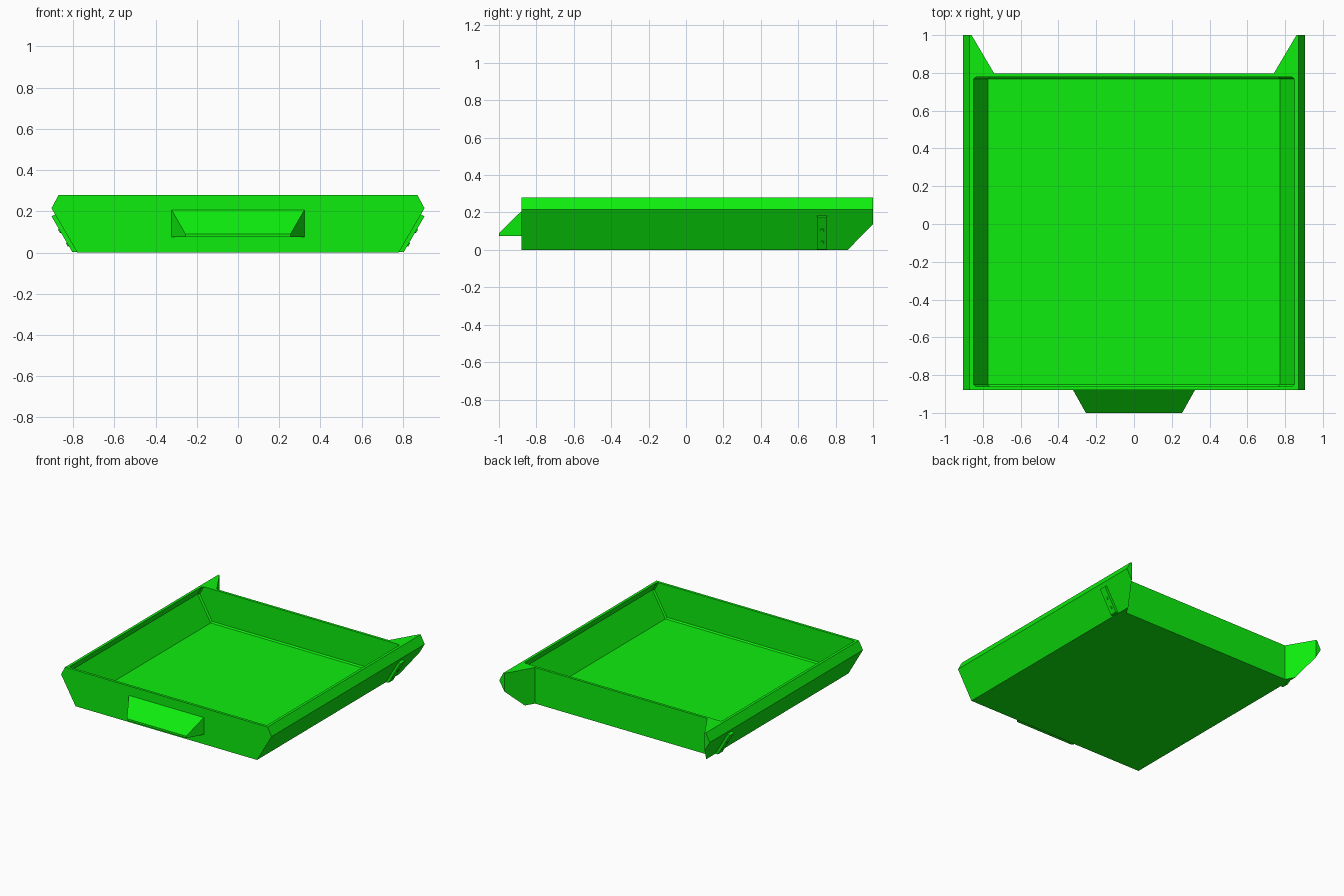
import bpy, bmesh, math
from mathutils import Vector, Matrix

if "Cube" in bpy.data.objects:
    bpy.data.objects.remove(bpy.data.objects["Cube"])

green = bpy.data.materials.new("green")
green.diffuse_color = (0.004, 0.85, 0.004, 1)
green.use_nodes = True
green.node_tree.nodes["Principled BSDF"].inputs["Base Color"].default_value = green.diffuse_color


def finish(name, bm):
    bmesh.ops.recalc_face_normals(bm, faces=bm.faces[:])
    me = bpy.data.meshes.new(name)
    bm.to_mesh(me)
    bm.free()
    ob = bpy.data.objects.new(name, me)
    me.materials.append(green)
    bpy.context.collection.objects.link(ob)
    return ob


PLANES = {"xz": lambda p, q, t: (p, t, q),
          "yz": lambda p, q, t: (t, p, q),
          "xy": lambda p, q, t: (p, q, t)}


def prism(name, plane, pts, a, b, end_bevel=0):
    """Extrude a profile drawn in a plane from a to b."""
    bm = bmesh.new()
    f = PLANES[plane]
    lo = [bm.verts.new(f(p, q, a)) for p, q in pts]
    hi = [bm.verts.new(f(p, q, b)) for p, q in pts]
    ends = [bm.faces.new(lo), bm.faces.new(hi)]
    for i in range(len(pts)):
        j = (i + 1) % len(pts)
        bm.faces.new((lo[i], lo[j], hi[j], hi[i]))
    bmesh.ops.recalc_face_normals(bm, faces=bm.faces[:])
    if end_bevel:
        edges = list({e for fc in ends for e in fc.edges})
        bmesh.ops.bevel(bm, geom=edges, offset=end_bevel, segments=1,
                        affect='EDGES')
    return finish(name, bm)


def cut(target, cutter):
    cutter.hide_render = True
    m = target.modifiers.new("cut", 'BOOLEAN')
    m.operation = 'DIFFERENCE'
    m.solver = 'EXACT'
    m.object = cutter
    bpy.context.view_layer.objects.active = target
    bpy.ops.object.modifier_apply(modifier=m.name)
    bpy.data.objects.remove(cutter)


def both(half):
    return half + [(-x, z) for x, z in reversed(half)]


# Tray body: flared profile with inward-leaning rim
tray = prism("tray", "xz", both([(0.78, 0), (0.905, 0.215), (0.87, 0.28)]),
             -0.88, 1.0)

# Hollow interior, following the outer profile
cut(tray, prism("cavity", "xz",
                both([(0.772, 0.02), (0.884, 0.215), (0.838, 0.30)]),
                -0.86, 0.777, 0.01))

# Rear notch that leaves the two wedge wings
cut(tray, prism("rear_notch", "xy",
                [(-0.74, 0.797), (0.74, 0.797), (0.866, 1.01), (-0.866, 1.01)],
                -0.1, 0.4))

# Sloped underside of the wings
cut(tray, prism("wing_bevel", "yz", [(0.86, -0.01), (1.01, 0.14), (1.01, -0.01)],
                -1, 1))

# Front pull: wedge narrowing towards the front
bm = bmesh.new()
back = [bm.verts.new((x, -0.875, z)) for x, z in
        [(-0.325, 0.075), (0.325, 0.075), (0.325, 0.212), (-0.325, 0.212)]]
front = [bm.verts.new((x, -1.0, z)) for x, z in
         [(-0.255, 0.075), (0.255, 0.075), (0.255, 0.09), (-0.255, 0.09)]]
bm.faces.new(back)
bm.faces.new(front)
for i in range(4):
    j = (i + 1) % 4
    bm.faces.new((back[i], back[j], front[j], front[i]))
finish("front_pull", bm)

# Side brackets, each with two screws
for side, s in (("right", 1), ("left", -1)):
    prism(side + "_bracket", "xz",
          [(s * x, z) for x, z in
           [(0.778, 0.002), (0.804, 0.002), (0.905, 0.176), (0.884, 0.187)]],
          0.70, 0.755)
    normal = Vector((s * 0.865, 0, -0.502))
    for n, z in enumerate((0.04, 0.105)):
        bm = bmesh.new()
        pos = Vector((s * (0.804 + (z - 0.002) * 0.58), 0.728, z))
        rot = normal.to_track_quat('Z', 'Y').to_matrix().to_4x4()
        bmesh.ops.create_cone(bm, cap_ends=True, segments=12, radius1=0.012,
                              radius2=0.009, depth=0.01,
                              matrix=Matrix.Translation(pos) @ rot)
        finish(f"{side}_screw_{n + 1}", bm)
